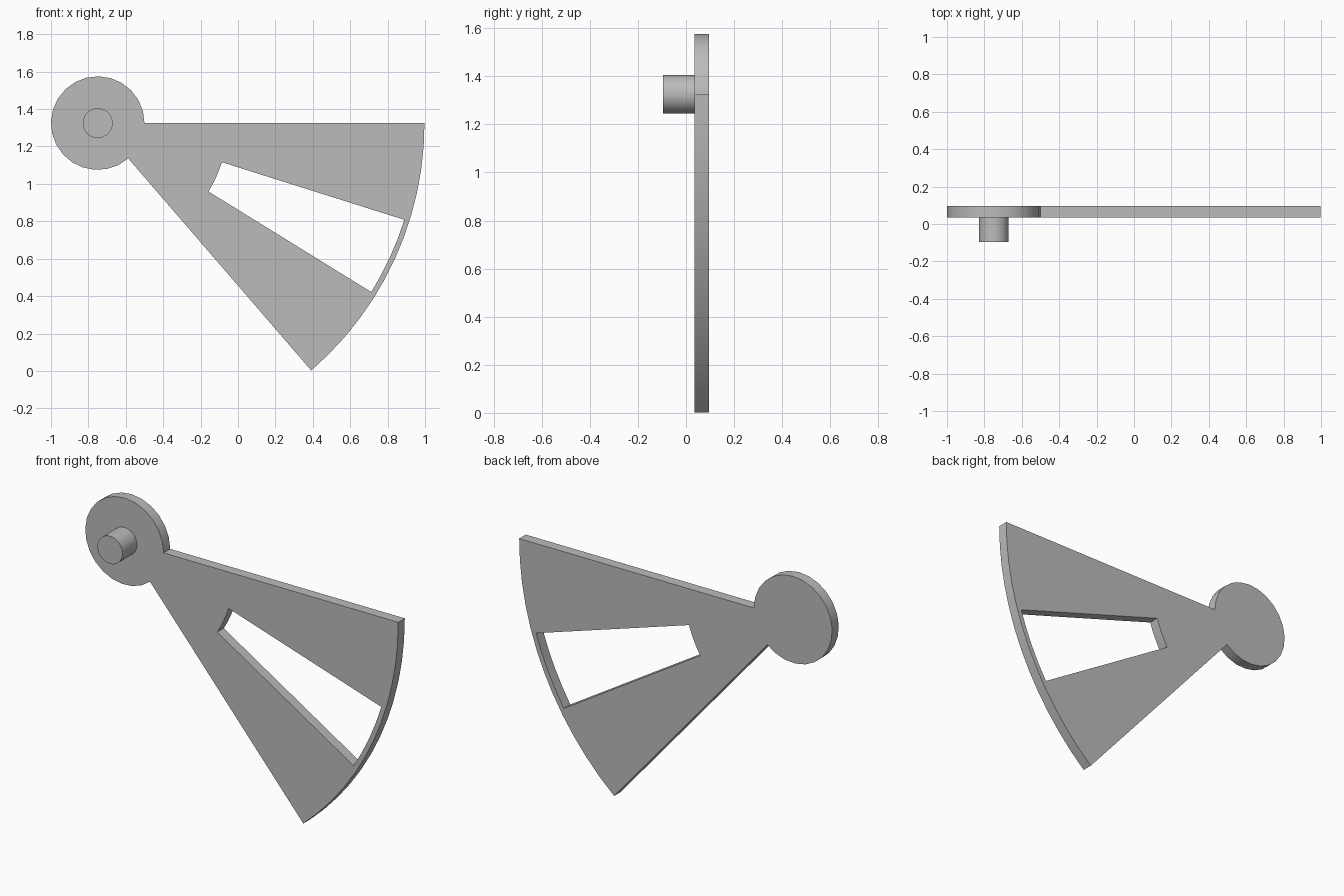
import bpy
import bmesh
import math
from mathutils import Vector, Matrix

if "Cube" in bpy.data.objects:
    bpy.data.objects.remove(bpy.data.objects["Cube"], do_unlink=True)

PIVOT = Vector((-0.75, 0, 1.325))
FRONT, BACK = 0.036, 0.096
PEG_FRONT = -0.096
SWEEP = 49.2

grey = bpy.data.materials.new("plain_grey")
grey.use_nodes = True
grey.diffuse_color = (0.5, 0.5, 0.5, 1)
grey.node_tree.nodes["Principled BSDF"].inputs["Base Color"].default_value = (0.5, 0.5, 0.5, 1)


def arc(radius, start, end, steps):
    """Points around the pivot, angles in degrees, on the front plane."""
    points = []
    for i in range(steps + 1):
        a = math.radians(start + (end - start) * i / steps)
        points.append(PIVOT + Vector((radius * math.cos(a), FRONT, radius * math.sin(a))))
    return points


def add_object(name, bm):
    bmesh.ops.recalc_face_normals(bm, faces=bm.faces)
    mesh = bpy.data.meshes.new(name)
    bm.to_mesh(mesh)
    bm.free()
    mesh.materials.append(grey)
    obj = bpy.data.objects.new(name, mesh)
    bpy.context.collection.objects.link(obj)
    return obj


# Fan plate: round hub and sector in one outline, with a radial slot
bm = bmesh.new()
outline = arc(0.25, 0, 360 - SWEEP, 21) + arc(1.747, -SWEEP, 0, 12)
slot = arc(0.696, -17.5, -31.7, 4) + arc(1.719, -31.7, -17.5, 4)
edges = []
for loop in (outline, slot):
    verts = [bm.verts.new(p) for p in loop]
    edges += [bm.edges.new((v, verts[i - 1])) for i, v in enumerate(verts)]
bmesh.ops.triangle_fill(bm, edges=edges, use_beauty=True, normal=(0, -1, 0))
result = bmesh.ops.extrude_face_region(bm, geom=bm.faces[:], use_keep_orig=True)
moved = [g for g in result["geom"] if isinstance(g, bmesh.types.BMVert)]
bmesh.ops.translate(bm, verts=moved, vec=(0, BACK - FRONT, 0))
add_object("fan_plate", bm)

# Round peg on the front of the hub
bm = bmesh.new()
place = (Matrix.Translation((PIVOT.x, (PEG_FRONT + FRONT) / 2, PIVOT.z))
         @ Matrix.Rotation(math.radians(90), 4, "X"))
bmesh.ops.create_cone(bm, cap_ends=True, segments=32, radius1=0.08, radius2=0.08,
                      depth=FRONT - PEG_FRONT, matrix=place)
peg = add_object("hub_peg", bm)

# Smooth round sides, crisp edges
for obj in bpy.context.scene.objects:
    obj.select_set(obj.name in ("fan_plate", "hub_peg"))
bpy.context.view_layer.objects.active = peg
bpy.ops.object.shade_smooth_by_angle(angle=math.radians(30))
